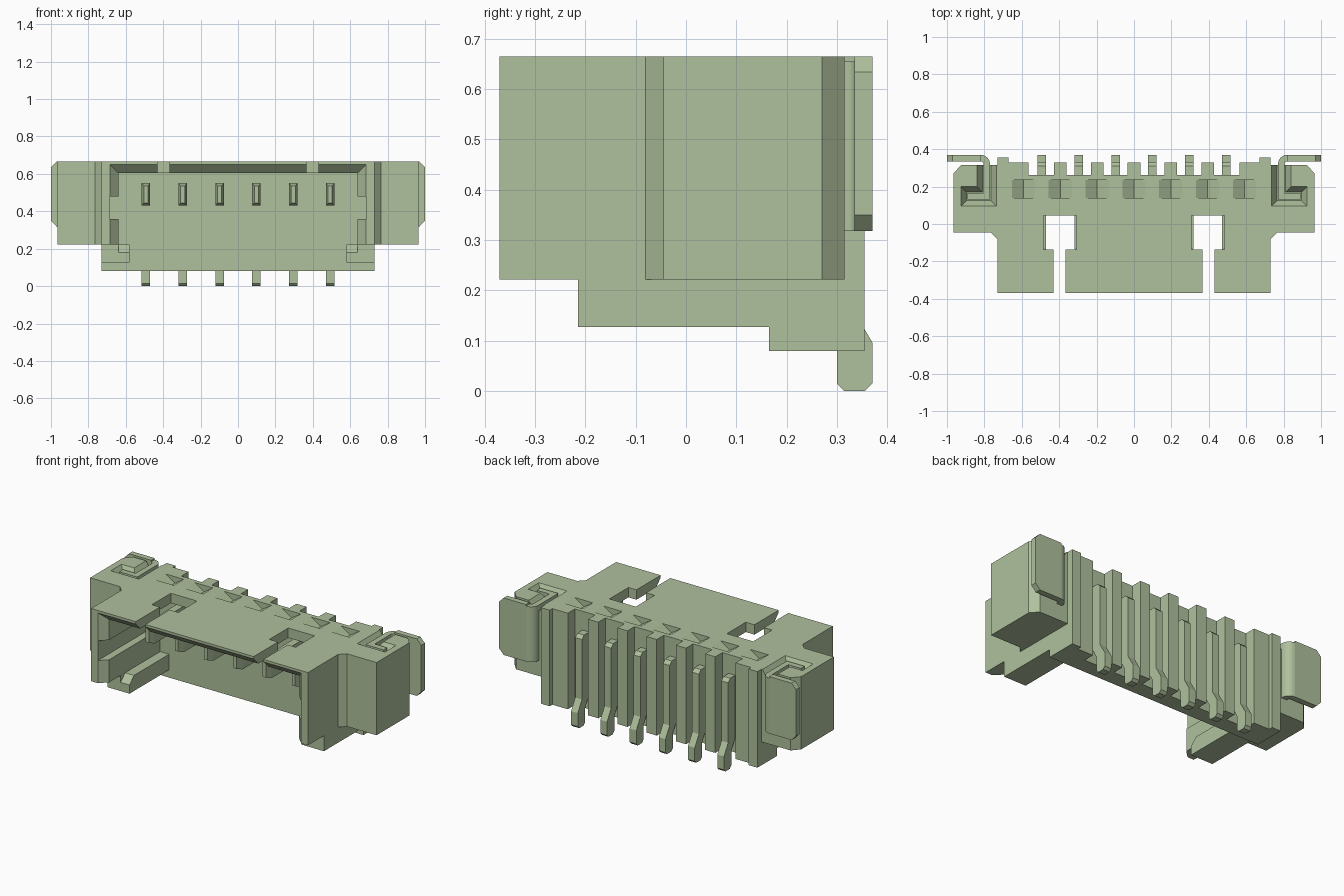
import bpy, bmesh, math

cube = bpy.data.objects.get("Cube")
if cube:
    bpy.data.objects.remove(cube, do_unlink=True)

green = bpy.data.materials.new("sage green")
green.use_nodes = True
COL = (0.43, 0.53, 0.335, 1)
green.diffuse_color = COL
green.node_tree.nodes["Principled BSDF"].inputs["Base Color"].default_value = COL

TOP, EAR_BASE, BASE = 0.665, 0.222, 0.08
PITCH = 0.197


def loft(name, ring_a, ring_b):
    """Solid between two matching rings of 3D points."""
    bm = bmesh.new()
    a = [bm.verts.new(p) for p in ring_a]
    b = [bm.verts.new(p) for p in ring_b]
    n = len(a)
    bm.faces.new(a)
    bm.faces.new(b[::-1])
    for i in range(n):
        j = (i + 1) % n
        bm.faces.new((a[i], b[i], b[j], a[j]))
    bmesh.ops.recalc_face_normals(bm, faces=bm.faces)
    mesh = bpy.data.meshes.new(name)
    bm.to_mesh(mesh)
    bm.free()
    mesh.materials.append(green)
    obj = bpy.data.objects.new(name, mesh)
    bpy.context.collection.objects.link(obj)
    return obj


def prism(name, pts, lo, hi, axis="z"):
    """Extrude a 2D outline along an axis."""
    put = {"x": lambda p, h: (h, p[0], p[1]),
           "y": lambda p, h: (p[0], h, p[1]),
           "z": lambda p, h: (p[0], p[1], h)}[axis]
    return loft(name, [put(p, lo) for p in pts], [put(p, hi) for p in pts])


def box(name, x0, x1, y0, y1, z0, z1):
    return prism(name, [(x0, y0), (x1, y0), (x1, y1), (x0, y1)], z0, z1)


def activate(obj):
    bpy.ops.object.select_all(action="DESELECT")
    obj.select_set(True)
    bpy.context.view_layer.objects.active = obj


def cut(target, cutter):
    cutter.hide_render = True
    mod = target.modifiers.new("cut", "BOOLEAN")
    mod.operation, mod.solver, mod.object = "DIFFERENCE", "EXACT", cutter
    activate(target)
    bpy.ops.object.modifier_apply(modifier=mod.name)
    bpy.data.objects.remove(cutter, do_unlink=True)


# Ribbed rear edge, running from -x to +x
rear = [(-0.73, 0.355), (-0.67, 0.355), (-0.67, 0.33), (-0.565, 0.33), (-0.565, 0.262)]
for k in range(-2, 3):
    c = k * PITCH
    rear += [(c - 0.034, 0.262), (c - 0.034, 0.33), (c + 0.034, 0.33), (c + 0.034, 0.262)]
rear += [(-x, y) for x, y in rear[4::-1]]

# Upper housing with side ears
ear = [(0.73, 0.315), (0.925, 0.315), (0.965, 0.27), (0.965, -0.045),
       (0.765, -0.045), (0.73, -0.08), (0.73, -0.37)]
housing = prism("housing", rear + ear + [(-x, y) for x, y in ear[::-1]], EAR_BASE, TOP)

# Mating cavity, open at the front and below, with a chamfered mouth
cut(housing, box("cavity_cutter", -0.64, 0.64, -0.6, 0.165, 0, 0.605))
cut(housing, box("groove_cutter", -0.685, 0.685, -0.6, 0.165, 0.36, 0.48))


def mouth(y, x, z):
    return [(-x, y, 0.1), (x, y, 0.1), (x, y, z), (-x, y, z)]


cut(housing, loft("mouth_cutter", mouth(-0.38, 0.695, 0.66), mouth(-0.325, 0.64, 0.605)))

for s in (-1, 1):
    # Stepped latch slot in the roof
    slot = [(0.365, -0.5), (0.43, -0.5), (0.43, -0.137), (0.484, -0.137),
            (0.484, 0.045), (0.307, 0.045), (0.307, -0.137), (0.365, -0.137)]
    cut(housing, prism("slot_cutter", [(s * x, y) for x, y in slot], 0.5, 0.8))
    # Tapered well for the solder clip
    wide = [(0.735, 0.095), (0.925, 0.095), (0.925, 0.2), (0.84, 0.2), (0.84, 0.34), (0.735, 0.34)]
    slim = [(0.765, 0.125), (0.895, 0.125), (0.895, 0.17), (0.81, 0.17), (0.81, 0.34), (0.765, 0.34)]
    cut(housing, loft("well_cutter", [(s * x, y, TOP + 0.001) for x, y in wide],
                      [(s * x, y, TOP - 0.045) for x, y in slim]))

# V-shaped pockets along the roof
for k in range(-3, 4):
    c = k * PITCH
    vee = [(c - 0.064, TOP + 0.001), (c + 0.064, TOP + 0.001), (c, TOP - 0.04)]
    cut(housing, prism("pocket_cutter", vee, 0.14, 0.235, "y"))

# Lower part of the rear wall
prism("rear_wall_base", rear + [(0.73, 0.165), (-0.73, 0.165)], BASE, EAR_BASE)

for s, side in ((-1, "right"), (1, "left")):
    # Side rails with a sloped inner lead-in
    prism(side + "_rail_outer", [(s * 0.64, -0.215), (s * 0.73, -0.215),
                                 (s * 0.73, 0.165), (s * 0.64, 0.165)], 0.127, EAR_BASE)
    prism(side + "_rail_inner", [(-0.215, 0.127), (0.165, 0.127), (0.165, EAR_BASE),
                                 (-0.172, EAR_BASE), (-0.215, 0.18)],
          s * 0.58, s * 0.64, "x")
    # Solder clip: outer tab, rounded bend and hook
    tab = [(0.82, 0.318), (0.97, 0.318), (1.0, 0.35), (1.0, 0.634), (0.97, TOP), (0.82, TOP)]
    prism(side + "_clip_tab", [(s * x, z) for x, z in tab], 0.335, 0.37, "y")

    def arc(r):
        return [(0.82 + r * math.cos(math.radians(a)), 0.32 + r * math.sin(math.radians(a)))
                for a in range(90, 181, 15)]

    hook = arc(0.05) + [(0.77, 0.13), (0.89, 0.13), (0.89, 0.165), (0.805, 0.165)] + arc(0.015)[::-1]
    bend = prism(side + "_clip_hook", [(s * x, y) for x, y in hook], 0.318, 0.655)
    activate(bend)
    bpy.ops.object.shade_smooth_by_angle(angle=math.radians(30))

# Contact pins: bent rear leg plus a tapered front tip
leg = [(-0.13, 0.43), (0.262, 0.43), (0.262, 0.17), (0.30, 0.1), (0.30, 0.015), (0.315, 0),
       (0.355, 0), (0.37, 0.015), (0.37, 0.097), (0.33, 0.165), (0.33, 0.53), (0.31, 0.55),
       (-0.13, 0.55)]
for i in range(6):
    c = (i - 2.5) * PITCH
    prism(f"pin_{i + 1}", leg, c - 0.0225, c + 0.0225, "x")

    def section(y, w, z0, z1):
        return [(c - w, y, z0), (c + w, y, z0), (c + w, y, z1), (c - w, y, z1)]

    loft(f"pin_tip_{i + 1}", section(-0.13, 0.0225, 0.43, 0.55),
         section(-0.17, 0.011, 0.445, 0.535))
